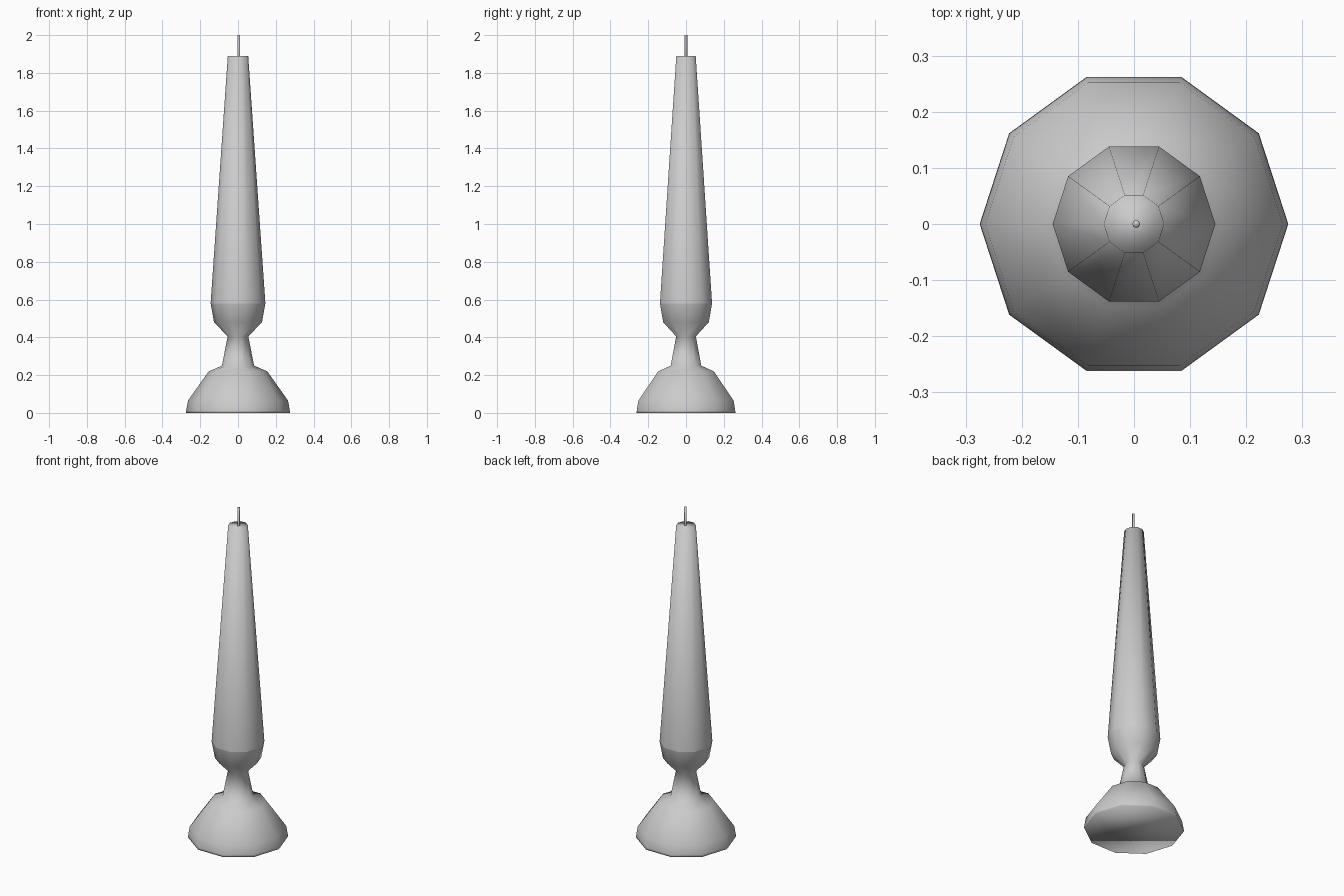
import bpy, bmesh
from math import cos, sin, tau

if "Cube" in bpy.data.objects:
    bpy.data.objects.remove(bpy.data.objects["Cube"])


def lathe(name, profile, sides, cap_bottom=False, cap_top=False, cx=0.0):
    """Turn a list of (radius, z) points into a smooth faceted solid."""
    bm = bmesh.new()
    rings = [[bm.verts.new((cx + r * cos(tau * i / sides), r * sin(tau * i / sides), z))
              for i in range(sides)] for r, z in profile]
    for low, high in zip(rings, rings[1:]):
        for i in range(sides):
            j = (i + 1) % sides
            bm.faces.new((low[i], low[j], high[j], high[i]))
    if cap_bottom:
        bm.faces.new(rings[0][::-1])
    if cap_top:
        bm.faces.new(rings[-1])
    for f in bm.faces:
        f.smooth = True
    mesh = bpy.data.meshes.new(name)
    bm.to_mesh(mesh)
    bm.free()
    obj = bpy.data.objects.new(name, mesh)
    bpy.context.collection.objects.link(obj)
    return obj


# Holder: wide foot, narrow neck and cup
lathe("candle_holder",
      [(0.275, 0.0), (0.274, 0.012), (0.265, 0.065), (0.155, 0.22), (0.085, 0.25),
       (0.055, 0.405), (0.127, 0.48), (0.145, 0.58)], 10, cap_bottom=True)

# Tapered candle rising from the cup rim
lathe("candle", [(0.145, 0.58), (0.054, 1.89)], 10, cap_top=True)

# Wick
lathe("wick", [(0.007, 1.88), (0.007, 2.0)], 8, cap_top=True, cx=0.004)
